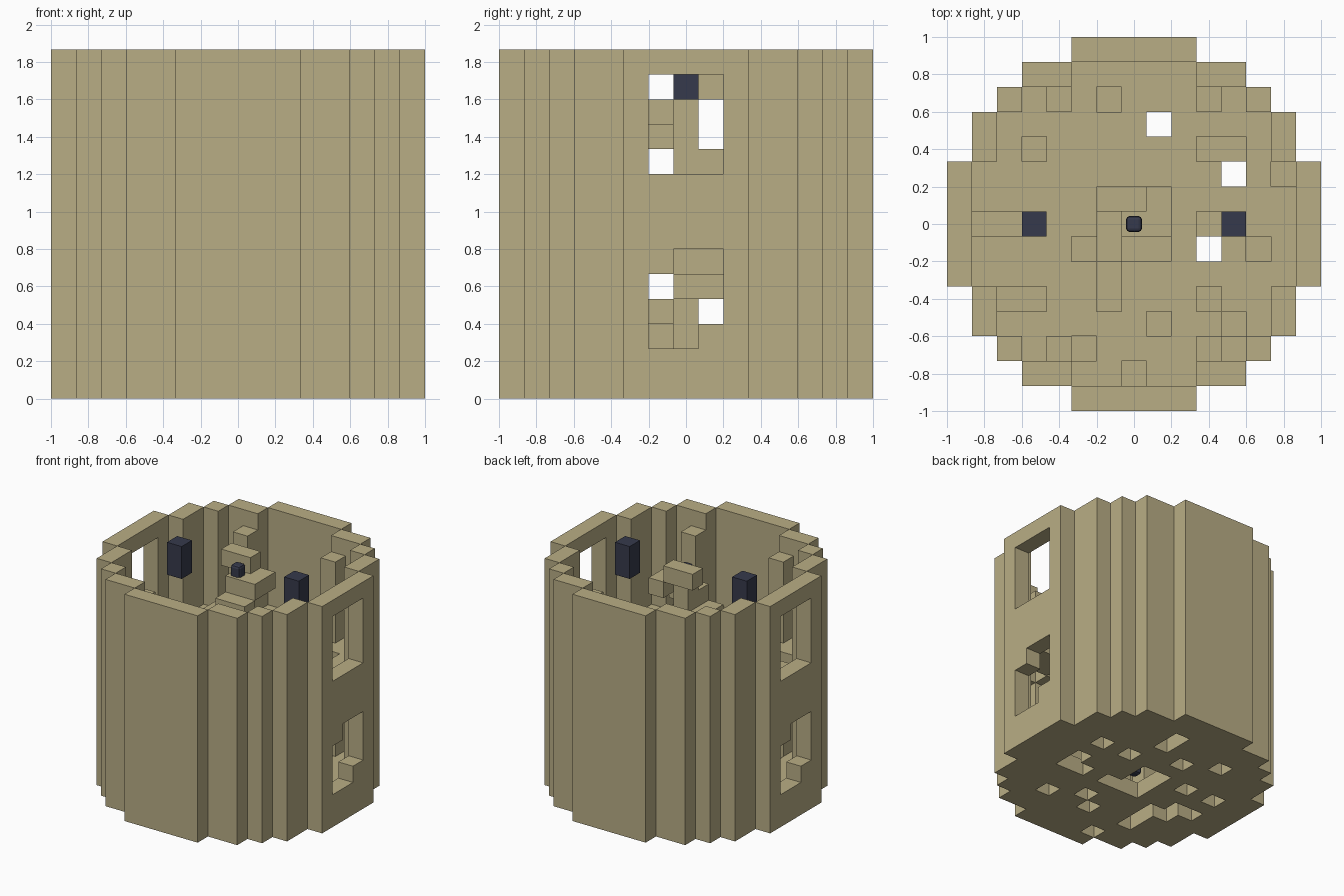
import bpy, bmesh
from mathutils import Vector

if "Cube" in bpy.data.objects:
    bpy.data.objects.remove(bpy.data.objects["Cube"])

S = 2 / 15                      # block size
LEVELS = 14
HALF_WIDTH = [7, 7, 7, 6, 6, 5, 4, 2]   # outline half width per row


def material(name, rgb):
    m = bpy.data.materials.new(name)
    m.use_nodes = True
    m.diffuse_color = (*rgb, 1)
    m.node_tree.nodes["Principled BSDF"].inputs["Base Color"].default_value = (*rgb, 1)
    return m


SAND = material("sandstone", (0.485, 0.42, 0.235))
DARK = material("dark slate", (0.037, 0.042, 0.072))


def add_mesh(name, bm, mat):
    me = bpy.data.meshes.new(name)
    bm.to_mesh(me)
    bm.free()
    me.materials.append(mat)
    ob = bpy.data.objects.new(name, me)
    bpy.context.scene.collection.objects.link(ob)
    return ob


def blocks(name, cells, mat=SAND):
    """Outer skin of a set of unit blocks."""
    cells = set(cells)
    bm = bmesh.new()
    verts = {}

    def vert(p):
        key = tuple(round(c * 2) for c in p)
        if key not in verts:
            verts[key] = bm.verts.new((p.x * S, p.y * S, (p.z + 0.5) * S))
        return verts[key]

    for c in cells:
        for axis in range(3):
            for sign in (-1, 1):
                n = Vector((0, 0, 0))
                n[axis] = sign
                if tuple(int(a + b) for a, b in zip(c, n)) in cells:
                    continue
                u = Vector((0, 0, 0))
                u[(axis + 1) % 3] = 0.5
                v = n.cross(u)
                mid = Vector(c) + n * 0.5
                bm.faces.new([vert(mid + a * u + b * v)
                              for a, b in ((-1, -1), (1, -1), (1, 1), (-1, 1))])
    return add_mesh(name, bm, mat)


def inside(x, y):
    return abs(y) <= 7 and abs(x) <= HALF_WIDTH[abs(y)]


def on_ring(x, y):
    return inside(x, y) and not all(
        inside(x + a, y + b) for a, b in ((1, 0), (-1, 0), (0, 1), (0, -1)))


plan = [(x, y) for x in range(-7, 8) for y in range(-7, 8) if inside(x, y)]


# Wall with two windows on each side; the lower ones have two filled corners
def is_window(x, y, z):
    if abs(x) != 7 or abs(y) > 1:
        return False
    side = y if x > 0 else -y
    if (side, z) in ((-1, 5), (1, 2)):
        return False
    return 2 <= z <= 5 or 9 <= z <= 12


blocks("tower_wall", [(x, y, z) for x, y in plan if on_ring(x, y)
                      for z in range(LEVELS) if not is_window(x, y, z)])


# Floors with a stairwell and missing blocks
def floor(name, level, holes):
    blocks(name, [(x, y, level) for x, y in plan
                  if not on_ring(x, y) and max(abs(x), abs(y)) > 1
                  and (x, y) not in holes])


floor("ground_floor", 0, {
    (4, 2), (2, 2), (1, 4), (1, 5), (4, 0), (4, -1), (3, -1), (-1, 3),
    (-3, 4), (3, -4), (1, -3), (0, -4), (-3, 1), (-5, 1), (-3, -3),
    (-3, -2), (-4, -2), (-4, -1), (-5, -1), (-3, -4), (-2, -6)})
floor("upper_floor", 7, {
    (-1, 5), (1, 4), (-4, 3), (3, 3), (4, 3), (4, 2), (3, 0), (3, -1),
    (5, -1), (-6, 0), (-5, 0), (-2, -1), (-1, -2), (-1, -3), (3, -3),
    (4, -4), (1, -4), (0, -6), (-2, -5), (-4, -3), (-5, -3), (6, 2)})

# Spiral stair: two blocks per level around a central column
turn = [((1, 1), (1, 0)), ((-1, 1), (0, 1)), ((-1, -1), (-1, 0)), ((1, -1), (0, -1))]
stair = [(x, y, z) for z in range(LEVELS) for x, y in turn[z % 4]]
stair += [(0, 0, z) for z in range(1, LEVELS - 1)]
blocks("spiral_stair", stair)

# Corner pillars
for sx, side in ((1, "left"), (-1, "right")):
    for sy, end in ((1, "back"), (-1, "front")):
        blocks(f"{end}_{side}_pillar", [(3 * sx, 5 * sy, z) for z in range(1, 13)])
    # Hanging lamps
    blocks(f"{side}_lamp", [(4 * sx, 0, z) for z in (12, 13)], DARK)

# Slim pole through the stair column
bm = bmesh.new()
bmesh.ops.create_cube(bm, size=1)
bmesh.ops.scale(bm, vec=(0.086, 0.086, 1.78), verts=bm.verts)
bmesh.ops.translate(bm, vec=(0, 0, LEVELS * S / 2), verts=bm.verts)
pole = add_mesh("centre_pole", bm, DARK)
bevel = pole.modifiers.new("rounding", "BEVEL")
bevel.width = 0.02
bevel.segments = 2
